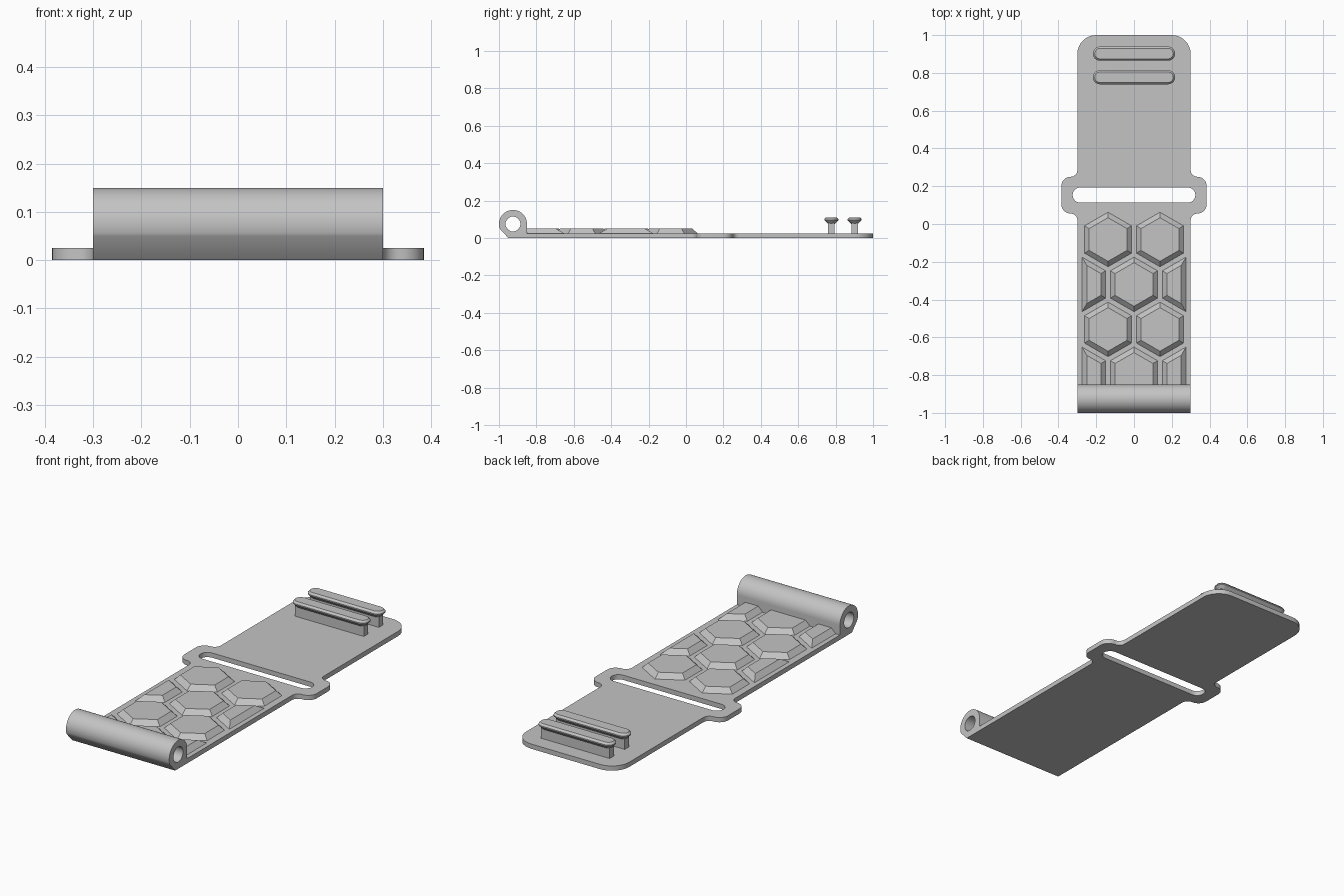
import bpy, bmesh
from math import sin, cos, pi, radians
from mathutils import Vector

cube = bpy.data.objects.get("Cube")
if cube:
    bpy.data.objects.remove(cube, do_unlink=True)

grey = bpy.data.materials.new("plain grey")
grey.use_nodes = True
colour = (0.55, 0.55, 0.55, 1)
grey.diffuse_color = colour
grey.node_tree.nodes["Principled BSDF"].inputs["Base Color"].default_value = colour

THICK = 0.025      # plate thickness, also the pad height and pad bevel
HALF = 0.3         # half the strap width
parts = []


def finish(name, bm, closed=True):
    if closed:
        bmesh.ops.recalc_face_normals(bm, faces=bm.faces[:])
    mesh = bpy.data.meshes.new(name)
    bm.to_mesh(mesh)
    bm.free()
    mesh.materials.append(grey)
    obj = bpy.data.objects.new(name, mesh)
    bpy.context.collection.objects.link(obj)
    parts.append(obj)
    return obj


def arc(cx, cy, r, start, end, steps):
    angles = [radians(start + (end - start) * i / steps) for i in range(steps + 1)]
    return [(cx + r * cos(a), cy + r * sin(a)) for a in angles]


def rounded(corners, steps=8):
    """Outline with a tangent arc of the given radius at each square corner."""
    out = []
    for i, (x, y, r) in enumerate(corners):
        p = Vector((x, y))
        if not r:
            out.append((x, y))
            continue
        a = (Vector(corners[i - 1][:2]) - p).normalized() * r
        b = (Vector(corners[(i + 1) % len(corners)][:2]) - p).normalized() * r
        for k in range(steps + 1):
            t = k / steps * pi / 2
            out.append(tuple(p + a * (1 - sin(t)) + b * (1 - cos(t))))
    return out


def prism(name, loops, low, high, place):
    """Solid from an outline plus holes; place maps (u, v, depth) to xyz."""
    bm = bmesh.new()
    caps = ([], [])
    for loop in loops:
        ends = [[bm.verts.new(place(u, v, d)) for u, v in loop] for d in (low, high)]
        n = len(loop)
        for i in range(n):
            j = (i + 1) % n
            bm.faces.new((ends[0][i], ends[0][j], ends[1][j], ends[1][i]))
            for cap, ring in zip(caps, ends):
                cap.append(bm.edges.get((ring[i], ring[j])))
    for cap in caps:
        bmesh.ops.triangle_fill(bm, edges=cap, use_beauty=True)
    return finish(name, bm)


def stadium(half_length, r, cy):
    return arc(half_length, cy, r, -90, 90, 12) + arc(-half_length, cy, r, 90, 270, 12)


# Strap plate with rounded end, slotted ears
right = [(HALF, -0.85, 0), (HALF, 0.055, 0.035), (0.385, 0.055, 0.05),
         (0.385, 0.25, 0.05), (HALF, 0.25, 0.035), (HALF, 1, 0.1)]
left = [(-x, y, r) for x, y, r in reversed(right)]
prism("strap_plate", [rounded(right + left), stadium(0.285, 0.04, 0.153)],
      0, THICK, lambda u, v, d: (u, v, d))

# Hinge barrel with pin hole and a chamfered foot
barrel = arc(-0.925, 0.075, 0.075, 0, 199.5, 40) + [(-0.95, 0), (-0.85, 0)]
hole = arc(-0.925, 0.075, 0.04, 0, 348.75, 31)
prism("hinge_barrel", [barrel, hole], -HALF, HALF, lambda u, v, d: (d, u, v))

# Bevelled honeycomb pads, halved along the strap edges
PITCH = 0.275
RADIUS = 0.1443
for row in range(4):
    cy = -0.082 - 0.238 * row
    centres = (-PITCH / 2, PITCH / 2) if row % 2 == 0 else (-PITCH, 0, PITCH)
    for col, cx in enumerate(centres):
        hexagon = arc(cx, cy, RADIUS, 30, 330, 5)
        bm = bmesh.new()
        face = bm.faces.new([bm.verts.new((x, y, THICK)) for x, y in hexagon
                             if abs(x) < PITCH + 0.001])
        face.normal_update()
        bmesh.ops.inset_individual(bm, faces=[face], thickness=THICK, depth=0,
                                   use_even_offset=True)
        for v in face.verts:
            v.co.z = 2 * THICK
        # last row runs into the barrel
        bmesh.ops.bisect_plane(bm, geom=bm.verts[:] + bm.edges[:] + bm.faces[:],
                               plane_co=(0, -0.86, 0), plane_no=(0, -1, 0),
                               clear_outer=True)
        finish(f"honeycomb_pad_{row + 1}_{col + 1}", bm, closed=False)

# Two T-shaped rails: thin stem and flared, rounded head
head_rings = [(0.0175, 0.075), (0.0375, 0.095), (0.0375, 0.101), (0.028, 0.111)]
for label, cy in (("inner", 0.777), ("outer", 0.902)):
    stem = [(-0.2, cy - 0.0175), (0.2, cy - 0.0175), (0.2, cy + 0.0175), (-0.2, cy + 0.0175)]
    prism(label + "_rail_stem", [stem], THICK, 0.08, lambda u, v, d: (u, v, d))
    bm = bmesh.new()
    rings = [[bm.verts.new((x, y, z)) for x, y in stadium(0.18, r, cy)]
             for r, z in head_rings]
    for low, high in zip(rings, rings[1:]):
        for i in range(len(low)):
            bm.faces.new((low[i - 1], low[i], high[i], high[i - 1]))
    bm.faces.new(rings[0])
    bm.faces.new(rings[-1])
    finish(label + "_rail_head", bm)

# Smooth the curved walls, keep the edges crisp
bpy.ops.object.select_all(action='DESELECT')
for obj in parts:
    obj.select_set(True)
bpy.context.view_layer.objects.active = parts[0]
bpy.ops.object.shade_smooth_by_angle(angle=radians(30))
